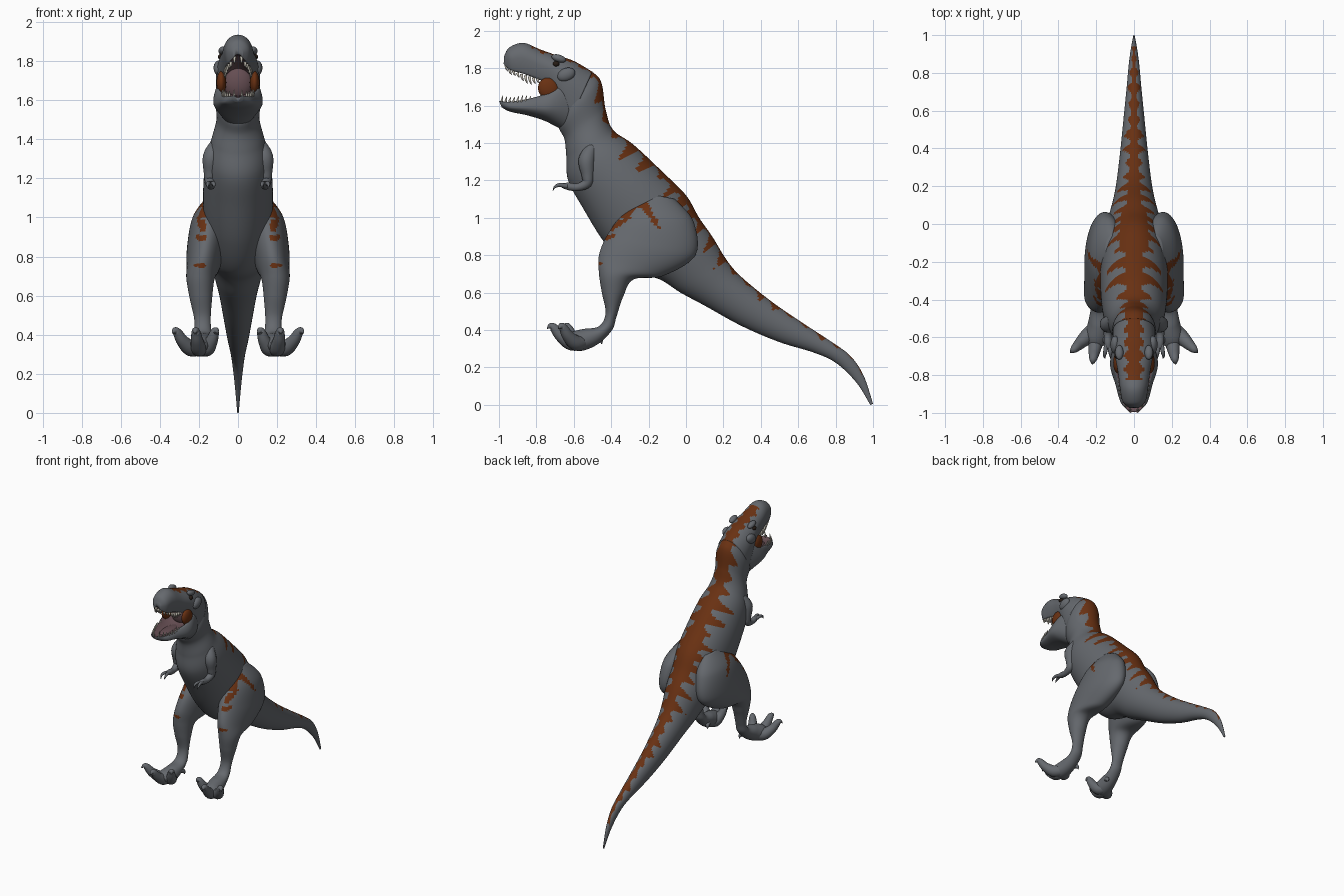
import bpy, bmesh, math
from mathutils import Vector, Matrix

old = bpy.data.objects.get("Cube")
if old:
    bpy.data.objects.remove(old)


def material(name, rgb):
    m = bpy.data.materials.new(name)
    m.use_nodes = True
    m.diffuse_color = (*rgb, 1)
    bsdf = m.node_tree.nodes["Principled BSDF"]
    bsdf.inputs["Base Color"].default_value = (*rgb, 1)
    bsdf.inputs["Roughness"].default_value = 0.8
    return m


SKIN = material("slate skin", (0.13, 0.14, 0.155))
STRIPE = material("rust stripe", (0.14, 0.03, 0.006))
MOUTH = material("dull pink mouth", (0.13, 0.075, 0.085))
TOOTH = material("ivory tooth", (0.55, 0.52, 0.45))
EYE = material("dark eye", (0.02, 0.012, 0.008))


def finish(name, bm, mats, mirror=False):
    """Turn a bmesh into a smooth object, optionally mirrored across x."""
    bmesh.ops.recalc_face_normals(bm, faces=bm.faces)
    for f in bm.faces:
        f.smooth = True
    me = bpy.data.meshes.new(name)
    bm.to_mesh(me)
    bm.free()
    for m in mats:
        me.materials.append(m)
    ob = bpy.data.objects.new(name, me)
    bpy.context.collection.objects.link(ob)
    if mirror:
        ob.modifiers.new("mirror", "MIRROR").use_mirror_merge = False
    return ob


def refine(rows, sub):
    """Catmull-Rom interpolation of equally long rows of numbers."""
    out, n = [], len(rows)
    for i in range(n - 1):
        a, b, c, d = (rows[min(max(i + k, 0), n - 1)] for k in (-1, 0, 1, 2))
        for j in range(sub):
            t = j / sub
            out.append([0.5 * (2 * q + (r - p) * t + (2 * p - 5 * q + 4 * r - s) * t * t
                               + (3 * q - p - 3 * r + s) * t ** 3)
                        for p, q, r, s in zip(a, b, c, d)])
    return out + [list(rows[-1])]


def bridge(bm, rings, rule=None):
    n = len(rings[0])
    for i in range(len(rings) - 1):
        for j in range(n):
            k = (j + 1) % n
            f = bm.faces.new((rings[i][j], rings[i][k], rings[i + 1][k], rings[i + 1][j]))
            if rule:
                f.material_index = rule(i, j, f.calc_center_median())
    bm.faces.new(rings[0])
    bm.faces.new(rings[-1][::-1])


def loft(name, rows, mats, rule=None, segs=48, sub=8, cup=0, mirror=False):
    """Rows: upper y, upper z, lower y, lower z, half width, centre x.
    cup = 1 or -1 hollows the upper or lower half."""
    bm = bmesh.new()
    rings, dist, last = [], [], None
    for ty, tz, by, bz, w, cx in refine(rows, sub):
        mid, half = Vector((cx, (ty + by) / 2, (tz + bz) / 2)), Vector((0, (ty - by) / 2, (tz - bz) / 2))
        dist.append(dist[-1] + (mid - last).length if last else 0)
        last, ring = mid, []
        for j in range(segs):
            a = math.tau * j / segs
            c = math.cos(a)
            if cup * c > 0:
                c = cup * min(abs(c), 1.2 - abs(c)) / 0.6
            ring.append(bm.verts.new(mid + half * c + Vector((w * math.sin(a), 0, 0))))
        rings.append(ring)

    def face_rule(i, j, centre):
        a = math.tau * (j + 0.5) / segs
        return rule(dist[i], min(a, math.tau - a), centre)
    bridge(bm, rings, face_rule if rule else None)
    return finish(name, bm, mats, mirror)


def tube(bm, points, segs=14, sub=5):
    """Tapered round limb through (x, y, z, radius) points."""
    path = refine(points, sub) if sub > 1 else points
    pos = [Vector(p[:3]) for p in path]
    rings, quat, prev = [], None, None
    for i, p in enumerate(path):
        t = (pos[min(i + 1, len(pos) - 1)] - pos[max(i - 1, 0)]).normalized()
        quat = prev.rotation_difference(t) @ quat if quat else t.to_track_quat("Z", "Y")
        prev = t
        rings.append([bm.verts.new(pos[i] + quat @ Vector((math.cos(a), math.sin(a), 0)) * max(p[3], 0.001))
                      for a in (math.tau * j / segs for j in range(segs))])
    bridge(bm, rings)


def ball(name, centre, size, mat, mirror=False, tilt=0):
    bm = bmesh.new()
    m = Matrix.Translation(centre) @ Matrix.Rotation(tilt, 4, "X") @ Matrix.Diagonal((*size, 1))
    bmesh.ops.create_uvsphere(bm, u_segments=24, v_segments=14, radius=1, matrix=m)
    return finish(name, bm, [mat], mirror)


# Torso, neck and tail with a ragged dorsal stripe
def back_stripe(s, a, c):
    wave = (0.5 + 0.5 * math.cos(math.tau * (s * 10 - 0.35 * a))) ** 1.6
    reach = 0.65 + 0.3 * math.sin(s * 17)
    if c.y > 0.15:
        reach *= 0.75
    if c.z > 1.5:
        reach *= 0.6
    core = 0.42 if c.z > 1.5 or -0.12 < c.y < 0.08 else 0.24
    return int(a < core + reach * wave and c.y < 0.94)


loft("body", [
    (-.56, 1.81, -.68, 1.53, .09, 0), (-.46, 1.74, -.68, 1.48, .115, 0),
    (-.43, 1.58, -.65, 1.42, .11, 0), (-.39, 1.47, -.64, 1.33, .135, 0),
    (-.28, 1.39, -.63, 1.20, .165, 0), (-.12, 1.24, -.55, 1.05, .178, 0),
    (0, 1.12, -.43, .86, .175, 0), (.07, 1.0, -.29, .72, .16, 0),
    (.14, .9, -.14, .67, .14, 0), (.22, .77, -.03, .60, .115, 0),
    (.30, .68, .10, .53, .095, 0), (.46, .55, .30, .42, .073, 0),
    (.62, .44, .50, .335, .055, 0), (.78, .335, .68, .28, .038, 0),
    (.88, .26, .80, .225, .028, 0), (.95, .155, .91, .12, .016, 0),
    (1.0, .005, .985, 0, .004, 0)],
    [SKIN, STRIPE], back_stripe, segs=72, sub=14)


# Skull with hollow palate
def skull_paint(s, a, c):
    if math.cos(a) < -0.6:
        return 2 if c.y < -0.66 else 0
    width = 0.03 + 0.025 * (0.5 + 0.5 * math.cos(c.y * 90))
    return int(abs(c.x) < width and c.y > -0.83 and a < 1.2)


loft("skull", [
    (-.972, 1.865, -.975, 1.82, .025, 0), (-.945, 1.91, -.935, 1.785, .06, 0),
    (-.87, 1.935, -.87, 1.765, .074, 0), (-.78, 1.90, -.79, 1.735, .085, 0),
    (-.69, 1.868, -.72, 1.70, .10, 0), (-.60, 1.838, -.66, 1.60, .112, 0),
    (-.50, 1.78, -.62, 1.52, .112, 0)],
    [SKIN, STRIPE, MOUTH], skull_paint, cup=-1, segs=64)

# Lower jaw with hollow floor
loft("lower_jaw", [
    (-1.0, 1.625, -.985, 1.59, .025, 0), (-.95, 1.62, -.94, 1.567, .07, 0),
    (-.85, 1.635, -.85, 1.548, .098, 0), (-.76, 1.66, -.76, 1.52, .125, 0),
    (-.68, 1.70, -.70, 1.49, .12, 0), (-.58, 1.72, -.62, 1.45, .09, 0)],
    [SKIN, MOUTH], lambda s, a, c: int(math.cos(a) > 0.6 and c.y < -0.66), cup=1)

# Mouth lining, cheeks, tongue, eyes and brow horns
ball("throat_lining", (0, -.69, 1.69), (.08, .05, .09), MOUTH)
ball("tongue", (0, -.83, 1.605), (.04, .10, .016), MOUTH)
ball("cheek", (.085, -.735, 1.69), (.025, .055, .06), STRIPE, True, 0.5)
ball("eye", (.087, -.695, 1.822), (.016, .018, .015), EYE, True)
ball("brow_horn", (.078, -.68, 1.852), (.022, .04, .02), SKIN, True, -0.3)
ball("cheekbone", (.10, -.64, 1.765), (.025, .05, .035), SKIN, True, 0.4)

# Teeth along both jaws
bm = bmesh.new()
for i in range(9):
    t = i / 8
    bend = math.sin(t * math.pi / 2) ** 0.6
    y, size = -.965 + .17 * t, 0.025 + 0.022 * math.sin(2 + 4 * t) ** 2
    x, z = .018 + .05 * bend, 1.825 - .08 * t ** 0.5
    tube(bm, [(x, y, z, .008), (x, y + .004, z - size * 0.6, .006), (x, y + .012, z - size, 0)], 8, 1)
    x, y = .02 + .062 * bend, -.985 + .17 * t
    tube(bm, [(x, y, 1.615, .007), (x, y, 1.63, .005), (x, y + .006, 1.632 + size * 0.5, 0)], 8, 1)
finish("teeth", bm, [TOOTH], True)

# Legs with flank stripes
MARKS = [((-.33, 1.02), (-.22, 1.10), .022), ((-.24, 1.09), (-.14, .94), .022),
         ((-.40, .95), (-.30, 1.0), .018), ((-.43, .89), (-.37, .91), .012),
         ((-.48, .755), (-.445, .755), .012)]


def leg_stripe(s, a, c):
    p = Vector((c.y, c.z))
    for start, end, thick in MARKS:
        u, v = Vector(start), Vector(end) - Vector(start)
        t = min(max((p - u).dot(v) / v.length_squared, 0), 1)
        if c.x > 0.165 and (p - u - v * t).length < thick * (1.15 - 0.8 * t):
            return 1
    return 0


loft("leg", [
    (-.21, 1.13, -.06, 1.10, .04, .11), (-.33, 1.03, .04, .98, .09, .14),
    (-.42, .91, .05, .80, .10, .16), (-.465, .80, -.12, .69, .085, .178),
    (-.465, .70, -.28, .67, .072, .192), (-.45, .60, -.335, .58, .058, .19),
    (-.43, .49, -.372, .47, .042, .182), (-.465, .42, -.395, .40, .045, .18),
    (-.55, .405, -.47, .325, .055, .185), (-.61, .39, -.565, .288, .062, .195),
    (-.65, .37, -.635, .32, .04, .2)],
    [SKIN, STRIPE], leg_stripe, segs=64, sub=12, mirror=True)

# Three splayed toes with raised claws and a rear spur
bm = bmesh.new()
for x, y in ((.335, -.68), (.22, -.74), (.105, -.65)):
    base = Vector((.19, -.54, .34))
    span = Vector((x, y, .40)) - base
    steps = ((0, 0, .04), (.35, -.03, .042), (.65, -.01, .032), (.82, .02, .024), (.92, .025, .017), (1.02, .005, .001))
    tube(bm, [(*(base + span * t + Vector((0, 0, lift))), r) for t, lift, r in steps])
tube(bm, [(.16, -.50, .37, .022), (.14, -.46, .35, .015), (.135, -.45, .325, .002)])
finish("toes", bm, [SKIN], True)

# Small arms with two-clawed hands
bm = bmesh.new()
tube(bm, [(.11, -.50, 1.38, .03), (.135, -.53, 1.31, .045), (.142, -.525, 1.23, .034),
          (.143, -.53, 1.185, .027), (.14, -.58, 1.163, .021), (.138, -.63, 1.168, .02), (.137, -.66, 1.172, .012)])
for dx in (-.012, .014):
    tube(bm, [(.138 + dx / 2, -.635, 1.168, .013), (.138 + dx, -.675, 1.175, .011),
              (.138 + dx * 1.3, -.70, 1.165, .007), (.138 + dx, -.712, 1.145, .001)], 10)
finish("arm", bm, [SKIN], True)
